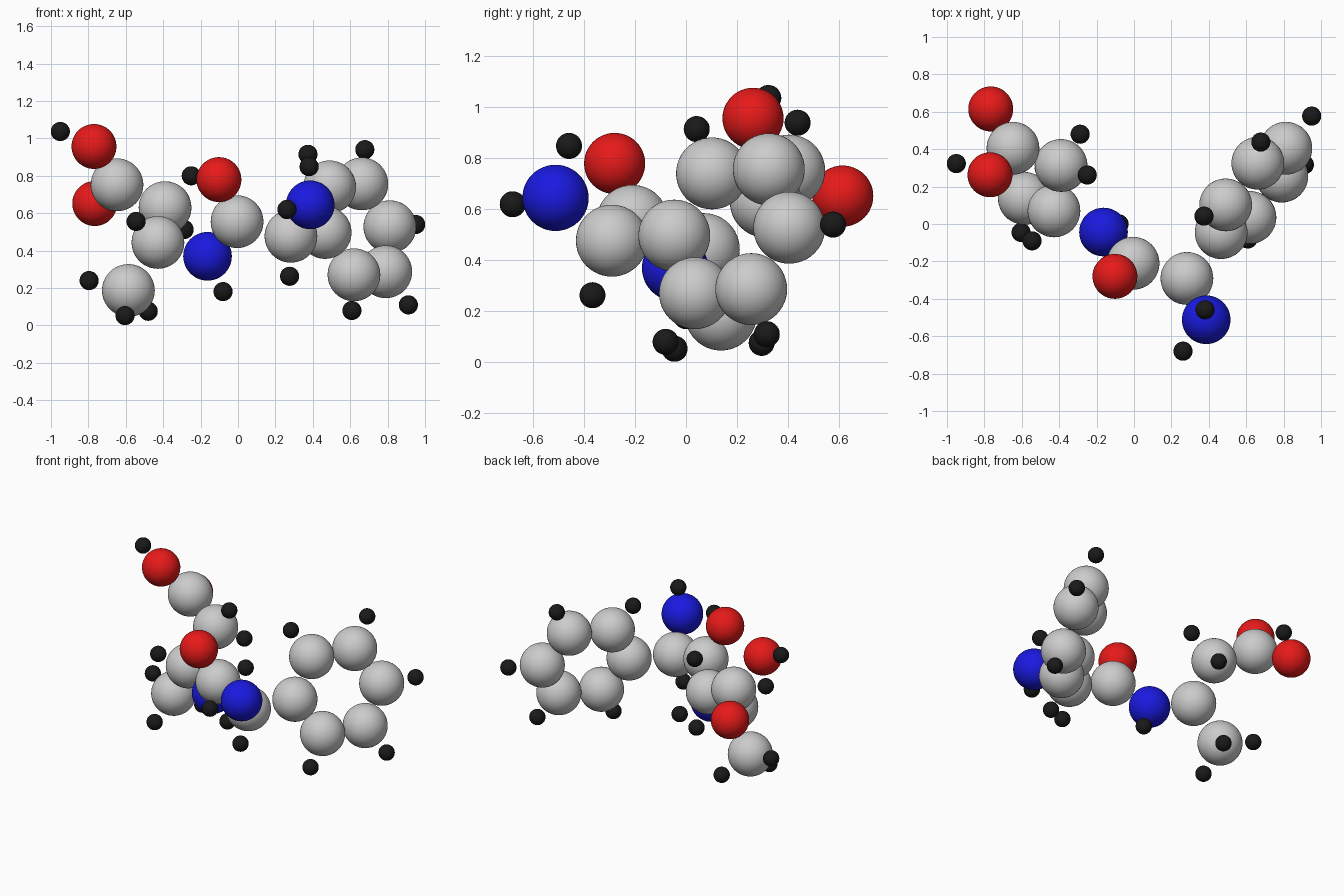
import bpy

if "Cube" in bpy.data.objects:
    bpy.data.objects.remove(bpy.data.objects["Cube"])

RADIUS = {"carbon": 0.141, "nitrogen": 0.13, "oxygen": 0.12, "hydrogen": 0.051}
COLOUR = {"nitrogen": (0.01, 0.01, 0.75, 1), "oxygen": (0.8, 0.01, 0.01, 1),
          "hydrogen": (0.01, 0.01, 0.01, 1)}

materials = {}
for kind, colour in COLOUR.items():
    materials[kind] = bpy.data.materials.new(kind)
    materials[kind].diffuse_color = colour


def atom(kind, part, pos):
    bpy.ops.mesh.primitive_uv_sphere_add(segments=48, ring_count=24,
                                         radius=RADIUS[kind], location=pos)
    ob = bpy.context.object
    ob.name = f"{part}_{kind}"
    bpy.ops.object.shade_smooth()
    if kind in materials:
        ob.data.materials.append(materials[kind])


GROUPS = {
    # acid end
    "acid": {
        "carbon": [(-.647, .405, .752)],
        "oxygen": [(-.766, .615, .652), (-.77, .263, .957)],
        "hydrogen": [(-.95, .323, 1.037)]},
    # side chain: two backbone carbons and the end carbon
    "chain": {
        "carbon": [(-.39, .313, .63), (-.428, .07, .444), (-.586, .137, .187)],
        "hydrogen": [(-.25, .262, .80), (-.288, .48, .513), (-.545, -.09, .556),
                     (-.796, .21, .24), (-.48, .297, .076), (-.604, -.045, .053)]},
    # bridge in the middle
    "bridge": {
        "carbon": [(-.005, -.21, .555), (.283, -.291, .477)],
        "nitrogen": [(-.163, -.043, .37)],
        "oxygen": [(-.102, -.28, .78)],
        "hydrogen": [(-.08, .0, .181), (.276, -.367, .263)]},
    # amine end
    "amine": {
        "nitrogen": [(.386, -.512, .645)],
        "hydrogen": [(.262, -.68, .62), (.38, -.459, .849)]},
    # six-sided ring
    "ring": {
        "carbon": [(.466, -.046, .497), (.49, .102, .741), (.662, .325, .757),
                   (.812, .405, .528), (.79, .256, .287), (.62, .035, .271)],
        "hydrogen": [(.374, .042, .915), (.678, .438, .94), (.95, .577, .54),
                     (.911, .317, .11), (.609, -.08, .08)]},
}

for part, kinds in GROUPS.items():
    for kind, positions in kinds.items():
        for pos in positions:
            atom(kind, part, pos)

for m in bpy.data.materials:
    if m.users and not m.is_grease_pencil:
        m.use_nodes = True
        m.node_tree.nodes["Principled BSDF"].inputs["Base Color"].default_value = m.diffuse_color
